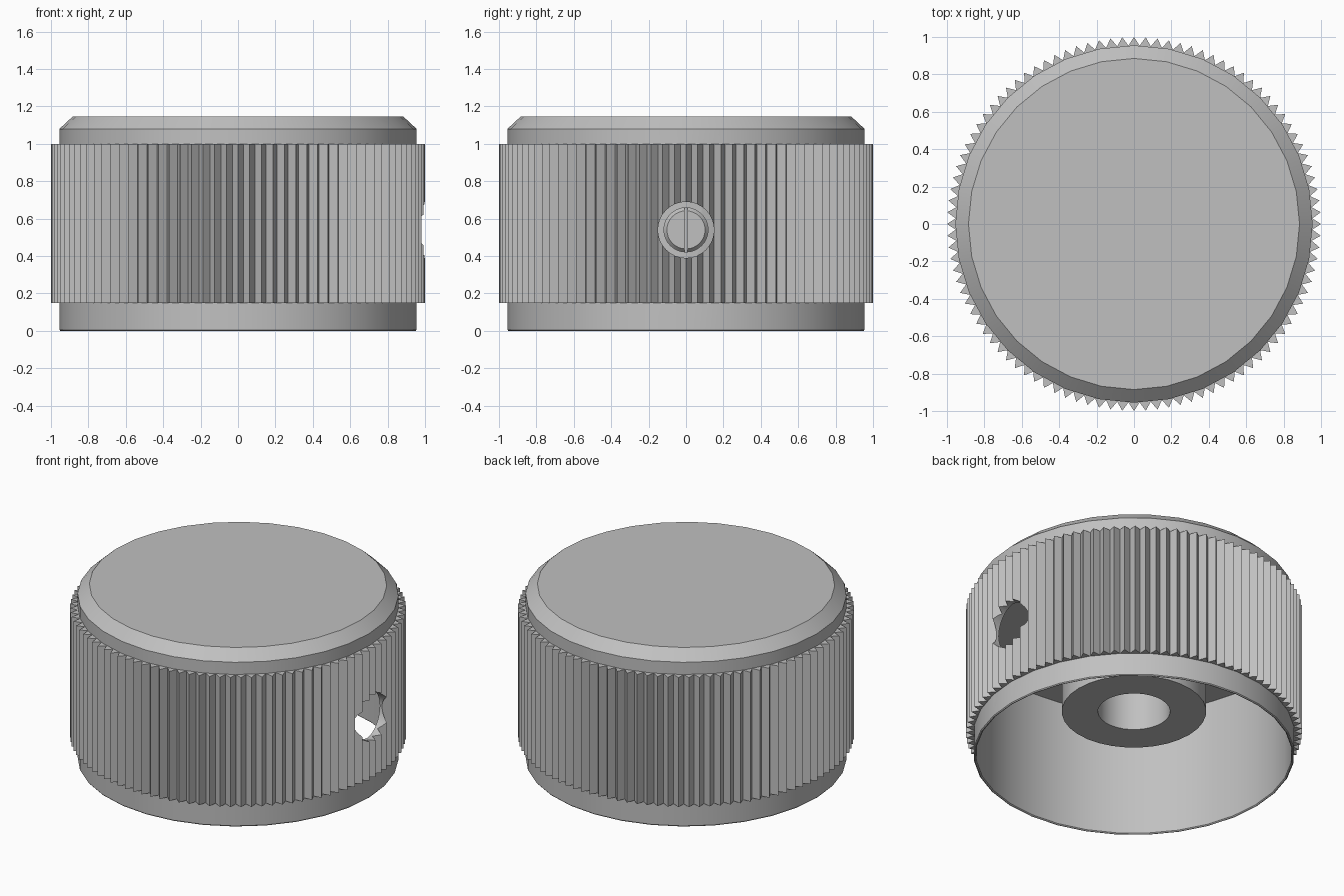
import bpy, bmesh, math
from mathutils import Matrix, Vector

old = bpy.data.objects.get("Cube")
if old:
    bpy.data.objects.remove(old)

# Single plain metal colour
grey = bpy.data.materials.new("plain_grey")
grey.use_nodes = True
colour = (0.53, 0.53, 0.53, 1)
grey.diffuse_color = colour
grey.node_tree.nodes["Principled BSDF"].inputs["Base Color"].default_value = colour

HOLE_Z = 0.54
TEETH = 100


def add_object(name, bm):
    bmesh.ops.recalc_face_normals(bm, faces=bm.faces)
    mesh = bpy.data.meshes.new(name)
    bm.to_mesh(mesh)
    bm.free()
    mesh.materials.append(grey)
    obj = bpy.data.objects.new(name, mesh)
    bpy.context.collection.objects.link(obj)
    return obj


def lathe(name, profile, steps=32, ring=False, tooth=0, sideways=False):
    """Turn (radius, height) points; ring closes the profile, otherwise both ends are capped."""
    bm = bmesh.new()
    rows = []
    for r, z in profile:
        row = []
        for i in range(steps):
            rad = r - (tooth if r == 1 and i % 2 else 0)
            a = math.tau * i / steps
            row.append(bm.verts.new((rad * math.cos(a), rad * math.sin(a), z)))
        rows.append(row)
    pairs = list(zip(rows, rows[1:]))
    if ring:
        pairs.append((rows[-1], rows[0]))
    else:
        bm.faces.new(rows[0])
        bm.faces.new(rows[-1])
    for low, high in pairs:
        for i in range(steps):
            j = (i + 1) % steps
            bm.faces.new((low[i], low[j], high[j], high[i]))
    if sideways:
        turn = Matrix.Translation((0, 0, HOLE_Z)) @ Matrix.Rotation(math.pi / 2, 4, 'Y')
        bm.transform(turn)
    return add_object(name, bm)


def cut(target, cutter):
    cutter.hide_render = True
    mod = target.modifiers.new("cut", 'BOOLEAN')
    mod.operation = 'DIFFERENCE'
    mod.solver = 'EXACT'
    mod.object = cutter
    bpy.context.view_layer.objects.active = target
    bpy.ops.object.modifier_apply(modifier=mod.name)


# Hollow cap with chamfered top
shell = lathe("shell", [(0.94, 0.84), (0.94, 0.006), (0.946, 0), (0.95, 0), (0.955, 0.006),
                        (0.955, 1.08), (0.885, 1.145)])

# Toothed grip around the shell
grip = lathe("knurled_grip", [(0.945, 0.15), (1, 0.15), (1, 1), (0.945, 1)],
             steps=2 * TEETH, ring=True, tooth=0.046)

# Inner hub with shaft bore
hub = lathe("shaft_hub", [(0.215, 0.3), (0.43, 0.3), (0.43, 0.86), (0.215, 0.86)], ring=True)

# Slotted screw in the side of the hub
screw = lathe("set_screw", [(0.119, 0.2), (0.119, 0.37), (0.102, 0.39)], sideways=True)

# Cutters for the access hole, screw hole and screw slot
access = lathe("access_cutter", [(0.15, 0.6), (0.15, 1.2)], sideways=True)
screw_hole = lathe("screw_hole_cutter", [(0.118, 0.1), (0.118, 0.6)], sideways=True)
bm = bmesh.new()
bmesh.ops.create_cube(bm, size=1)
bmesh.ops.scale(bm, vec=Vector((0.08, 0.016, 0.4)), verts=bm.verts)
bmesh.ops.translate(bm, vec=Vector((0.39, 0, HOLE_Z)), verts=bm.verts)
slot = add_object("slot_cutter", bm)

cut(shell, access)
cut(grip, access)
cut(hub, screw_hole)
cut(screw, slot)
for cutter in (access, screw_hole, slot):
    bpy.data.objects.remove(cutter)

# Smooth the turned surfaces, keep the teeth and corners crisp
bpy.ops.object.select_all(action='DESELECT')
for obj in (shell, grip, hub, screw):
    obj.select_set(True)
bpy.context.view_layer.objects.active = shell
bpy.ops.object.shade_smooth_by_angle(angle=math.radians(30))
